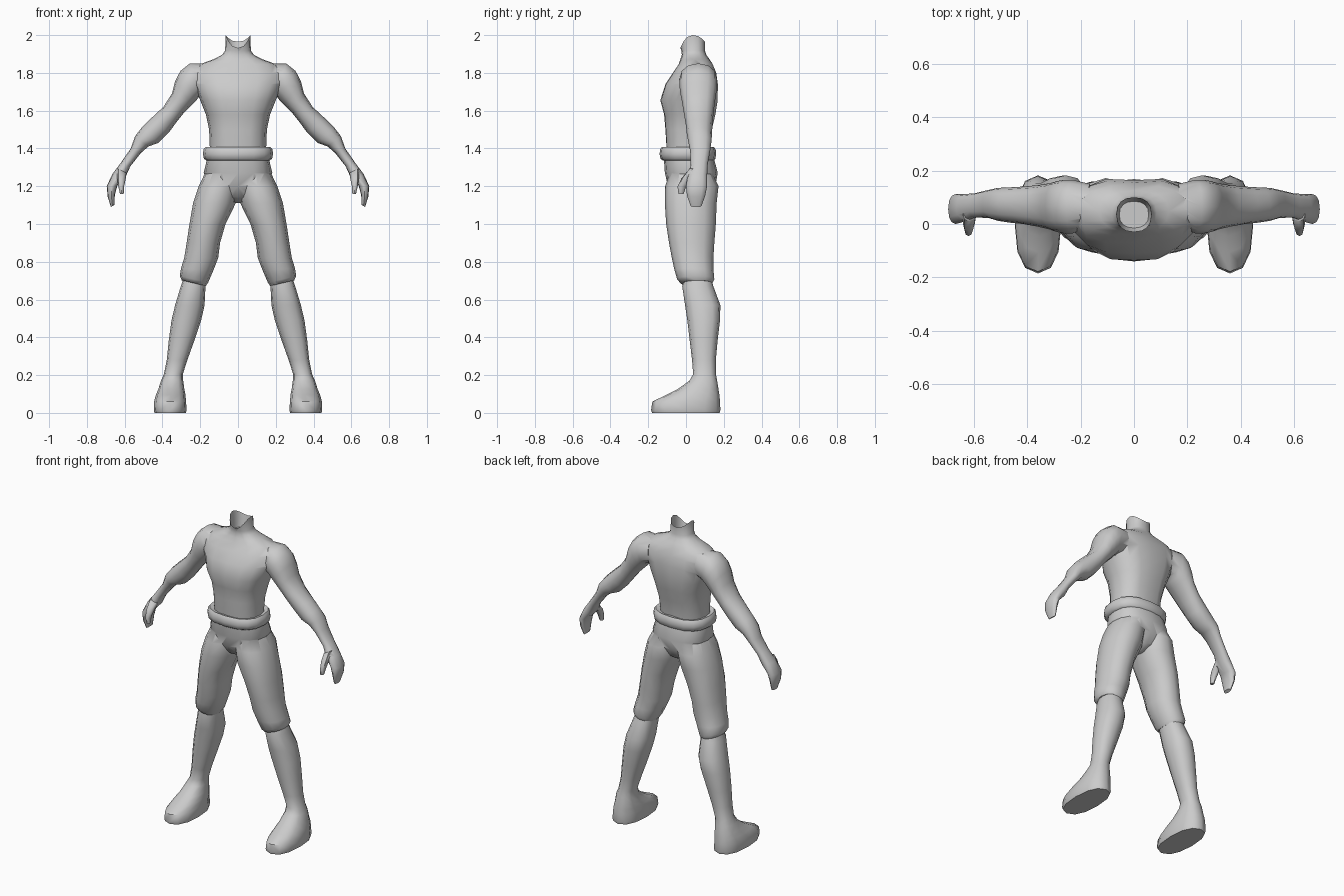
import bpy, bmesh, math

grey = bpy.data.materials.new("grey")
grey.diffuse_color = (0.6, 0.6, 0.6, 1)


def loft(name, rings, sides=12, power=0.9, side=1, edit=None):
    """Closed loft; each ring is (outer x, z, inner x, z, front y, back y)."""
    bm = bmesh.new()
    loops = []
    for xa, za, xb, zb, y0, y1 in rings:
        loop = []
        for i in range(sides):
            a = 2 * math.pi * i / sides
            c, s = math.cos(a), math.sin(a)
            c = math.copysign(abs(c) ** power, c)
            s = math.copysign(abs(s) ** power, s)
            loop.append(bm.verts.new((side * ((xa + xb) / 2 + c * (xa - xb) / 2),
                                      (y0 + y1) / 2 + s * (y1 - y0) / 2,
                                      (za + zb) / 2 + c * (za - zb) / 2)))
        loops.append(loop)
    if edit:
        edit(loops)
    for p, q in zip(loops, loops[1:]):
        for i in range(sides):
            j = (i + 1) % sides
            bm.faces.new((p[i], p[j], q[j], q[i]))
    bm.faces.new(loops[0])
    bm.faces.new(loops[-1])
    bmesh.ops.recalc_face_normals(bm, faces=bm.faces)
    me = bpy.data.meshes.new(name)
    bm.to_mesh(me)
    bm.free()
    me.materials.append(grey)
    ob = bpy.data.objects.new(name, me)
    bpy.context.collection.objects.link(ob)
    return ob


def level(z, hw, y0, y1):
    """Ring centred on the body."""
    return (hw, z, -hw, z, y0, y1)


def flat(z, x0, x1, y0, y1):
    """Level ring of a leg."""
    return (x1, z, x0, z, y0, y1)


def activate(ob):
    bpy.ops.object.select_all(action='DESELECT')
    ob.select_set(True)
    bpy.context.view_layer.objects.active = ob


def join(base, parts):
    """Union the parts into the base."""
    activate(base)
    for p in parts:
        m = base.modifiers.new("union", 'BOOLEAN')
        m.operation, m.solver, m.object = 'UNION', 'EXACT', p
        bpy.ops.object.modifier_apply(modifier=m.name)
        bpy.data.objects.remove(p)


def shape_torso(loops):
    # spine groove and the chest line
    for loop in loops[1:8]:
        loop[4].co.y -= 0.014
        loop[12].co.y += 0.006
    # scooped neck rim
    for i, v in enumerate(loops[-2]):
        s = math.sin(2 * math.pi * i / 16)
        v.co.z -= (0.068 if s < 0 else 0.035) * s * s


# torso with an open neck
torso = loft("torso", [
    level(1.35, 0.145, -0.10, 0.12), level(1.42, 0.15, -0.11, 0.13),
    level(1.50, 0.153, -0.115, 0.145), level(1.58, 0.17, -0.122, 0.165),
    level(1.655, 0.20, -0.142, 0.178), level(1.74, 0.235, -0.115, 0.178),
    level(1.80, 0.24, -0.075, 0.168), level(1.845, 0.205, -0.045, 0.148),
    level(1.872, 0.13, -0.03, 0.125), level(1.895, 0.085, -0.022, 0.108),
    level(1.918, 0.068, -0.025, 0.10), level(2.0, 0.066, -0.03, 0.10),
    level(1.89, 0.055, -0.015, 0.085)], sides=16, power=0.85, edit=shape_torso)

# arms, hands and thumbs
arm_rings = [
    (0.17, 1.85, 0.16, 1.69, -0.01, 0.15), (0.255, 1.85, 0.205, 1.675, -0.035, 0.165),
    (0.305, 1.81, 0.22, 1.655, -0.035, 0.165), (0.333, 1.755, 0.245, 1.63, -0.03, 0.16),
    (0.35, 1.69, 0.285, 1.59, -0.02, 0.152), (0.395, 1.62, 0.325, 1.54, -0.01, 0.145),
    (0.465, 1.555, 0.365, 1.485, 0.0, 0.14), (0.51, 1.51, 0.42, 1.43, 0.005, 0.137),
    (0.545, 1.465, 0.475, 1.41, 0.012, 0.135), (0.568, 1.40, 0.515, 1.375, 0.022, 0.128),
    (0.62, 1.325, 0.57, 1.305, 0.025, 0.115), (0.665, 1.265, 0.595, 1.25, 0.01, 0.112),
    (0.695, 1.20, 0.638, 1.205, 0.0, 0.112), (0.69, 1.145, 0.652, 1.155, 0.005, 0.102),
    (0.673, 1.09, 0.655, 1.10, 0.025, 0.082)]
thumb_rings = [
    (0.64, 1.295, 0.59, 1.27, 0.01, 0.06), (0.64, 1.245, 0.595, 1.235, -0.025, 0.03),
    (0.634, 1.20, 0.604, 1.195, -0.045, 0.0), (0.625, 1.16, 0.605, 1.16, -0.04, -0.012)]
for s in (1, -1):
    join(torso, [loft("arm", arm_rings, side=s), loft("thumb", thumb_rings, 8, side=s)])

# belt
belt = loft("belt", [
    level(1.335, 0.165, -0.12, 0.145), level(1.345, 0.18, -0.135, 0.155),
    level(1.37, 0.186, -0.14, 0.16), level(1.395, 0.182, -0.137, 0.157),
    level(1.408, 0.172, -0.128, 0.148), level(1.40, 0.15, -0.11, 0.13)],
    sides=16, power=0.8)

# breeches: pelvis with two legs down to the knee hems
breeches = loft("breeches", [
    level(1.11, 0.02, 0.0, 0.07), level(1.14, 0.06, -0.06, 0.12),
    level(1.20, 0.14, -0.095, 0.155), level(1.27, 0.182, -0.112, 0.168),
    level(1.36, 0.16, -0.118, 0.145)], sides=16, power=0.8)
breech_leg = [
    flat(1.29, 0.03, 0.165, -0.08, 0.13), flat(1.20, 0.002, 0.208, -0.11, 0.172),
    flat(1.11, 0.012, 0.238, -0.112, 0.162), flat(1.0, 0.066, 0.257, -0.105, 0.158),
    flat(0.90, 0.095, 0.272, -0.09, 0.15), flat(0.82, 0.105, 0.285, -0.075, 0.145),
    (0.302, 0.765, 0.13, 0.755, -0.062, 0.145), (0.308, 0.725, 0.158, 0.69, -0.047, 0.15),
    (0.298, 0.702, 0.17, 0.672, -0.03, 0.14)]
join(breeches, [loft("leg", breech_leg, side=s) for s in (1, -1)])

# lower legs running into the shoes
shin = [
    flat(0.74, 0.165, 0.28, 0.0, 0.125), flat(0.67, 0.172, 0.303, -0.02, 0.145),
    flat(0.57, 0.177, 0.333, -0.005, 0.182), flat(0.49, 0.195, 0.352, 0.007, 0.18),
    flat(0.38, 0.232, 0.367, 0.02, 0.167), flat(0.28, 0.268, 0.377, 0.032, 0.158),
    flat(0.205, 0.292, 0.392, 0.038, 0.158), flat(0.17, 0.29, 0.408, 0.018, 0.165),
    flat(0.125, 0.284, 0.422, -0.045, 0.172), flat(0.095, 0.278, 0.435, -0.105, 0.177),
    flat(0.06, 0.275, 0.444, -0.178, 0.18), flat(0.015, 0.272, 0.446, -0.185, 0.182),
    flat(0.0, 0.276, 0.442, -0.18, 0.178)]
legs = [loft(n, shin, power=0.85, side=s) for n, s in (("left_lower_leg", 1), ("right_lower_leg", -1))]

# smooth shading with sharp creases
for ob in [torso, belt, breeches] + legs:
    activate(ob)
    bpy.ops.object.shade_smooth_by_angle(angle=math.radians(50))
